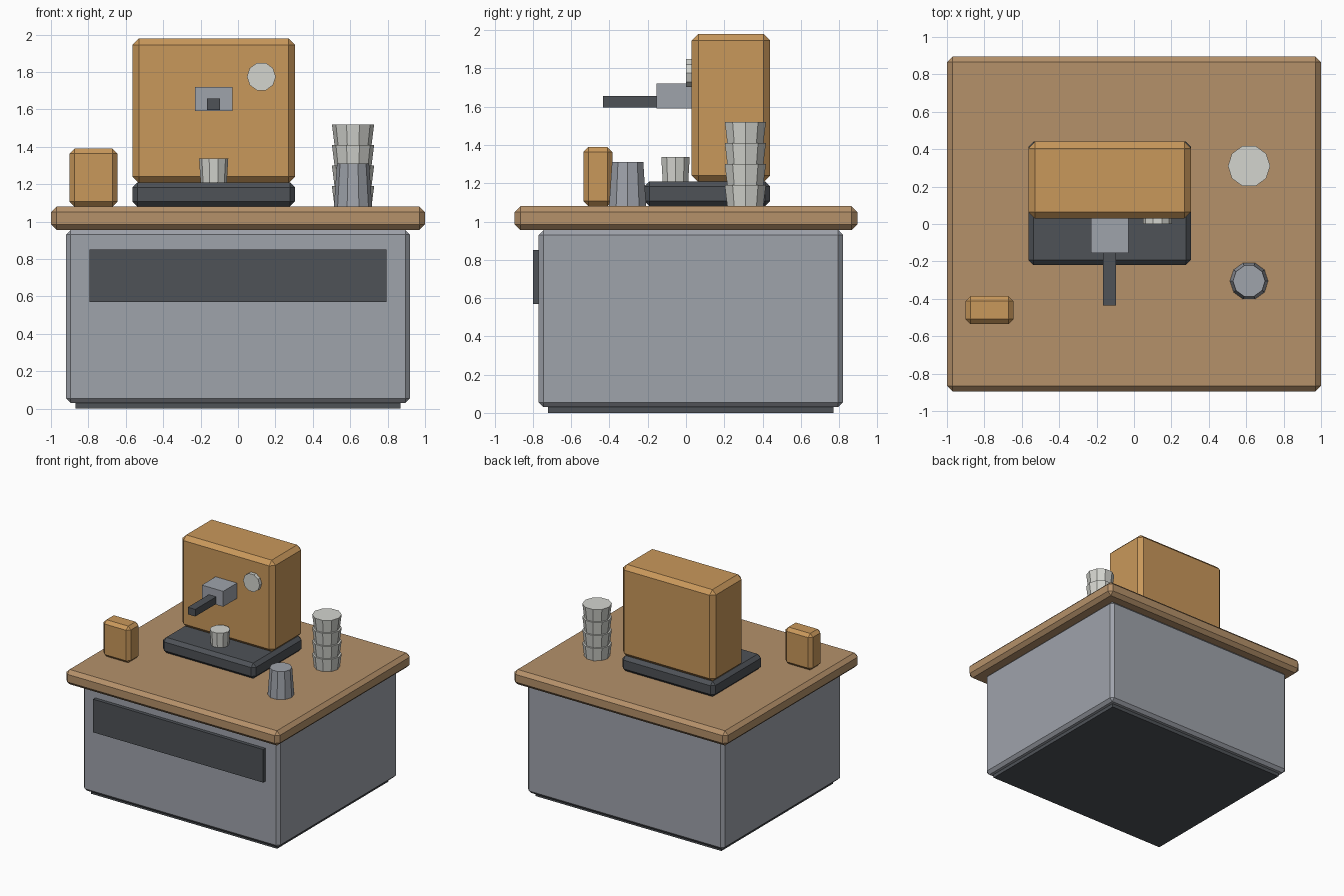
import bpy, bmesh, math
from mathutils import Matrix

if "Cube" in bpy.data.objects:
    bpy.data.objects.remove(bpy.data.objects["Cube"])


def material(name, rgb):
    """Flat colour from 0-255 screen values, stored as linear."""
    m = bpy.data.materials.new(name)
    lin = [((c / 255 + 0.055) / 1.055) ** 2.4 for c in rgb]
    m.diffuse_color = (*lin, 1)
    m.use_nodes = True
    m.node_tree.nodes["Principled BSDF"].inputs["Base Color"].default_value = m.diffuse_color
    return m


ORANGE = material("amber", (201, 152, 91))
WOOD = material("wood", (181, 145, 106))
STEEL = material("steel", (159, 163, 171))
DARK = material("charcoal", (78, 82, 87))
CREAM = material("cream", (212, 213, 207))


def finish(name, bm, mat):
    me = bpy.data.meshes.new(name)
    bm.to_mesh(me)
    bm.free()
    me.materials.append(mat)
    ob = bpy.data.objects.new(name, me)
    bpy.context.collection.objects.link(ob)
    return ob


def box(name, x, y, z, mat, chamfer=0):
    """Box from (min, max) ranges with an optional flat chamfer."""
    bm = bmesh.new()
    size = [r[1] - r[0] for r in (x, y, z)]
    mid = [(r[0] + r[1]) / 2 for r in (x, y, z)]
    bmesh.ops.create_cube(bm, size=1, matrix=Matrix.Translation(mid) @ Matrix.Diagonal((*size, 1)))
    if chamfer:
        bmesh.ops.bevel(bm, geom=bm.edges[:], offset=chamfer, segments=1,
                        affect='EDGES', profile=0.5)
    return finish(name, bm, mat)


def cone(name, centre, r_low, r_high, height, mat, tilt=0):
    """Ten-sided tapered cylinder with a corner towards +y."""
    bm = bmesh.new()
    m = (Matrix.Translation(centre) @ Matrix.Rotation(tilt, 4, 'X')
         @ Matrix.Rotation(math.pi / 2, 4, 'Z'))
    bmesh.ops.create_cone(bm, cap_ends=True, segments=10, radius1=r_low,
                          radius2=r_high, depth=height, matrix=m)
    return finish(name, bm, mat)


# Counter
box("plinth", (-0.87, 0.87), (-0.72, 0.77), (0, 0.06), DARK)
box("cabinet", (-0.92, 0.92), (-0.77, 0.82), (0.03, 0.955), STEEL, 0.025)
box("front_panel", (-0.795, 0.795), (-0.80, -0.76), (0.57, 0.85), DARK)
box("countertop", (-1, 1), (-0.895, 0.895), (0.955, 1.08), WOOD, 0.03)

# Coffee machine
box("machine_base", (-0.565, 0.305), (-0.22, 0.44), (1.08, 1.21), DARK, 0.028)
box("machine_body", (-0.565, 0.305), (0.03, 0.44), (1.205, 1.98), ORANGE, 0.035)
box("brew_head", (-0.23, -0.03), (-0.155, 0.05), (1.59, 1.72), STEEL)
box("brew_handle", (-0.165, -0.095), (-0.435, -0.15), (1.597, 1.657), DARK)
cone("gauge", (0.125, 0.02, 1.775), 0.077, 0.077, 0.04, CREAM, math.pi / 2)
cone("cup_on_tray", (-0.13, -0.055, 1.271), 0.07, 0.078, 0.13, CREAM)

# Items on the counter
box("grinder", (-0.90, -0.645), (-0.535, -0.385), (1.08, 1.39), ORANGE, 0.026)
cone("milk_jug", (0.615, -0.305, 1.195), 0.102, 0.086, 0.23, STEEL)
for i in range(4):
    cone(f"stacked_cup_{i + 1}", (0.615, 0.31, 1.135 + 0.11 * i), 0.099, 0.113, 0.11, CREAM)
